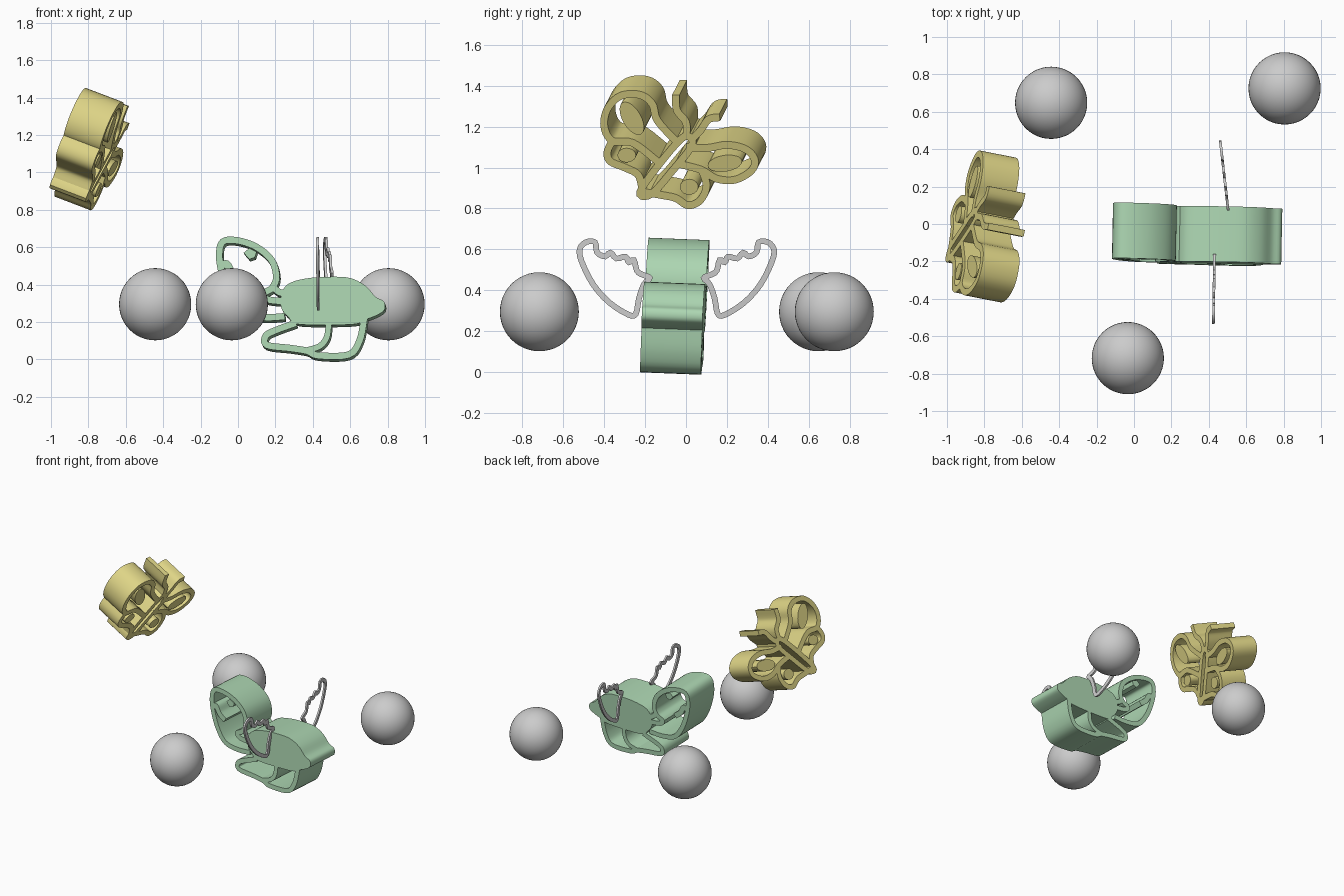
import bpy, bmesh, math
from mathutils import Vector

if "Cube" in bpy.data.objects:
    bpy.data.objects.remove(bpy.data.objects["Cube"])


def material(name, rgb):
    m = bpy.data.materials.new(name)
    m.diffuse_color = (*rgb, 1)
    m.use_nodes = True
    m.node_tree.nodes["Principled BSDF"].inputs["Base Color"].default_value = m.diffuse_color
    return m


def smooth(pts, closed, n=5):
    """Catmull-Rom curve through 2D points."""
    p = [Vector(q) for q in pts]
    k, out = len(p), []
    for i in range(k if closed else k - 1):
        if closed:
            a, b, c, d = (p[(i + j) % k] for j in (-1, 0, 1, 2))
        else:
            a, b, c, d = p[max(i - 1, 0)], p[i], p[i + 1], p[min(i + 2, k - 1)]
        for s in range(n):
            t = s / n
            out.append(0.5 * (2 * b + (c - a) * t + (2 * a - 5 * b + 4 * c - d) * t * t
                              + (3 * b - a - 3 * c + d) * t ** 3))
    return out if closed else out + [p[-1]]


def extrude_faces(bm, loops, place, depth):
    """Make 2D faces, place them in space and extrude them into a solid."""
    cache = {}

    def vert(q):
        key = (round(q[0], 5), round(q[1], 5))
        if key not in cache:
            cache[key] = bm.verts.new(place(*q))
        return cache[key]
    faces = [bm.faces.new([vert(q) for q in lp]) for lp in loops]
    ext = bmesh.ops.extrude_face_region(bm, geom=faces, use_keep_orig=True)
    moved = [g for g in ext['geom'] if isinstance(g, bmesh.types.BMVert)]
    bmesh.ops.translate(bm, verts=moved, vec=depth)


def ribbon(bm, pts, width, place, depth, closed=False, n=5):
    c = smooth(pts, closed, n)
    k, left, right = len(c), [], []
    for i in range(k):
        a = c[(i - 1) % k] if closed else c[max(i - 1, 0)]
        b = c[(i + 1) % k] if closed else c[min(i + 1, k - 1)]
        t = (b - a).normalized()
        nrm = Vector((-t.y, t.x)) * width / 2
        left.append(c[i] + nrm)
        right.append(c[i] - nrm)
    quads = []
    for i in range(k if closed else k - 1):
        j = (i + 1) % k
        quads.append([left[i], left[j], right[j], right[i]])
    extrude_faces(bm, quads, place, depth)


def ellipse(cx, cz, a, b, turn=0):
    ca, sa = math.cos(turn), math.sin(turn)
    return [(cx + a * math.cos(t) * ca - b * math.sin(t) * sa,
             cz + a * math.cos(t) * sa + b * math.sin(t) * ca)
            for t in (i * math.tau / 20 for i in range(20))]


def finish(bm, name, mat=None):
    bmesh.ops.recalc_face_normals(bm, faces=bm.faces)
    me = bpy.data.meshes.new(name)
    bm.to_mesh(me)
    bm.free()
    ob = bpy.data.objects.new(name, me)
    bpy.context.collection.objects.link(ob)
    if mat:
        me.materials.append(mat)
    bpy.ops.object.select_all(action='DESELECT')
    ob.select_set(True)
    bpy.context.view_layer.objects.active = ob
    bpy.ops.object.shade_smooth_by_angle(angle=math.radians(35))
    return ob


green = material("green", (0.42, 0.68, 0.45))
gold = material("gold", (0.73, 0.66, 0.24))

# Bird: extruded along y, with a slight lean
def bird_place(x, z):
    return Vector((x, -0.213 + 0.045 * z - 0.02 * x, z))


bird_depth = Vector((0.006, 0.297, -0.012))

bm = bmesh.new()
torso = [(.235, .36), (.28, .41), (.38, .435), (.5, .442), (.6, .435), (.68, .395), (.735, .335),
         (.78, .31), (.783, .265), (.74, .235), (.68, .212), (.61, .187), (.33, .187),
         (.27, .225), (.23, .28)]
extrude_faces(bm, [smooth(torso, True, 4)], bird_place, bird_depth)
finish(bm, "bird_torso", green)

bm = bmesh.new()
head = [(.25, .23), (.14, .225), (.03, .25), (-.04, .34), (-.085, .46), (-.1, .56), (-.08, .63),
        (0, .635), (.1, .6), (.18, .53), (.205, .44), (.18, .38), (.13, .35), (.16, .32), (.25, .31)]
ribbon(bm, head, .036, bird_place, bird_depth)
ribbon(bm, [(.19, .385), (.22, .36), (.26, .35)], .036, bird_place, bird_depth)
ribbon(bm, [(-.09, .5), (-.06, .51), (-.03, .46), (.02, .42)], .04, bird_place, bird_depth)
extrude_faces(bm, [[(.03, .57), (.06, .595), (.1, .575), (.09, .545), (.06, .535)]],
              bird_place, bird_depth)
finish(bm, "bird_head_and_neck", green)

bm = bmesh.new()
ribbon(bm, [(.31, .195), (.2, .155), (.148, .125), (.155, .077), (.28, .06), (.37, .045),
            (.43, .021), (.59, .025), (.65, .1), (.675, .22)], .036, bird_place, bird_depth)
ribbon(bm, [(.485, .2), (.475, .12), (.435, .07), (.36, .047)], .032, bird_place, bird_depth)
finish(bm, "bird_legs", green)

# Wings: thin feathered outlines on each side
wing = [(.13, .46), (.16, .43), (.185, .36), (.2, .285), (.235, .28), (.33, .34), (.41, .43),
        (.465, .54), (.475, .6), (.445, .635), (.4, .635), (.39, .585), (.35, .565), (.325, .585),
        (.295, .555), (.25, .565), (.235, .535), (.21, .55), (.195, .495), (.165, .475)]
for name, place in (("left_wing", lambda w, z: Vector((.425 - .015 * w, -.045 - w, z))),
                    ("right_wing", lambda w, z: Vector((.51 - .114 * w, -.045 + w, z)))):
    bm = bmesh.new()
    ribbon(bm, wing, .028, place, Vector((.014, 0, 0)), closed=True, n=3)
    finish(bm, name)

# Butterfly: outline drawn on a tilted plane and extruded back
normal = Vector((.92, -.18, -.35)).normalized()


def fly_place(y, z):
    return Vector(((-1.005 + .18 * y + .35 * z) / .92, y, z))


fly_depth = normal * -0.21

bm = bmesh.new()
ribbon(bm, [(-.01, 1.15), (-.12, 1.03), (-.225, .88), (-.17, .87), (-.07, .98), (.03, 1.11)],
       .036, fly_place, fly_depth, closed=True)
finish(bm, "butterfly_body", gold)

bm = bmesh.new()
for path in ([(0, 1.14), (0, 1.22), (-.045, 1.28), (-.05, 1.355)],
             [(.02, 1.13), (.07, 1.18), (.11, 1.235), (.165, 1.245)]):
    ribbon(bm, path, .036, fly_place, fly_depth)
finish(bm, "butterfly_antennae", gold)

bm = bmesh.new()
for path in ([(-.05, 1.13), (-.14, 1.23), (-.165, 1.31), (-.225, 1.355), (-.32, 1.35), (-.385, 1.285),
              (-.4, 1.2), (-.36, 1.13), (-.26, 1.12), (-.14, 1.03)],
             [(-.36, 1.13), (-.385, 1.075), (-.37, 1.03), (-.3, 1.0), (-.235, .965), (-.215, .9)],
             [(0, 1.1), (.1, 1.095), (.2, 1.11), (.29, 1.09), (.335, 1.04), (.32, .985),
              (.24, .94), (.15, .945), (.07, .99), (-.05, 1.02)],
             [(.08, .98), (.1, .91), (.07, .84), (.01, .815), (-.05, .85), (-.12, .865), (-.21, .88)]):
    ribbon(bm, path, .036, fly_place, fly_depth)
finish(bm, "butterfly_wings", gold)

bm = bmesh.new()
for spot in ((-.265, 1.24, .09, .045, 2.1), (-.29, 1.06, .045, .035, 0),
             (.19, 1.02, .085, .04, .15), (.015, .905, .045, .038, 0)):
    extrude_faces(bm, [ellipse(*spot)], fly_place, fly_depth)
finish(bm, "butterfly_wing_spots", gold)

# Three grey balls
for i, (x, y) in enumerate([(-.443, .648), (.805, .725), (-.033, -.717)]):
    bm = bmesh.new()
    bmesh.ops.create_uvsphere(bm, u_segments=48, v_segments=24, radius=.193)
    ob = finish(bm, f"ball_{i + 1}")
    ob.location = (x, y, .295)
